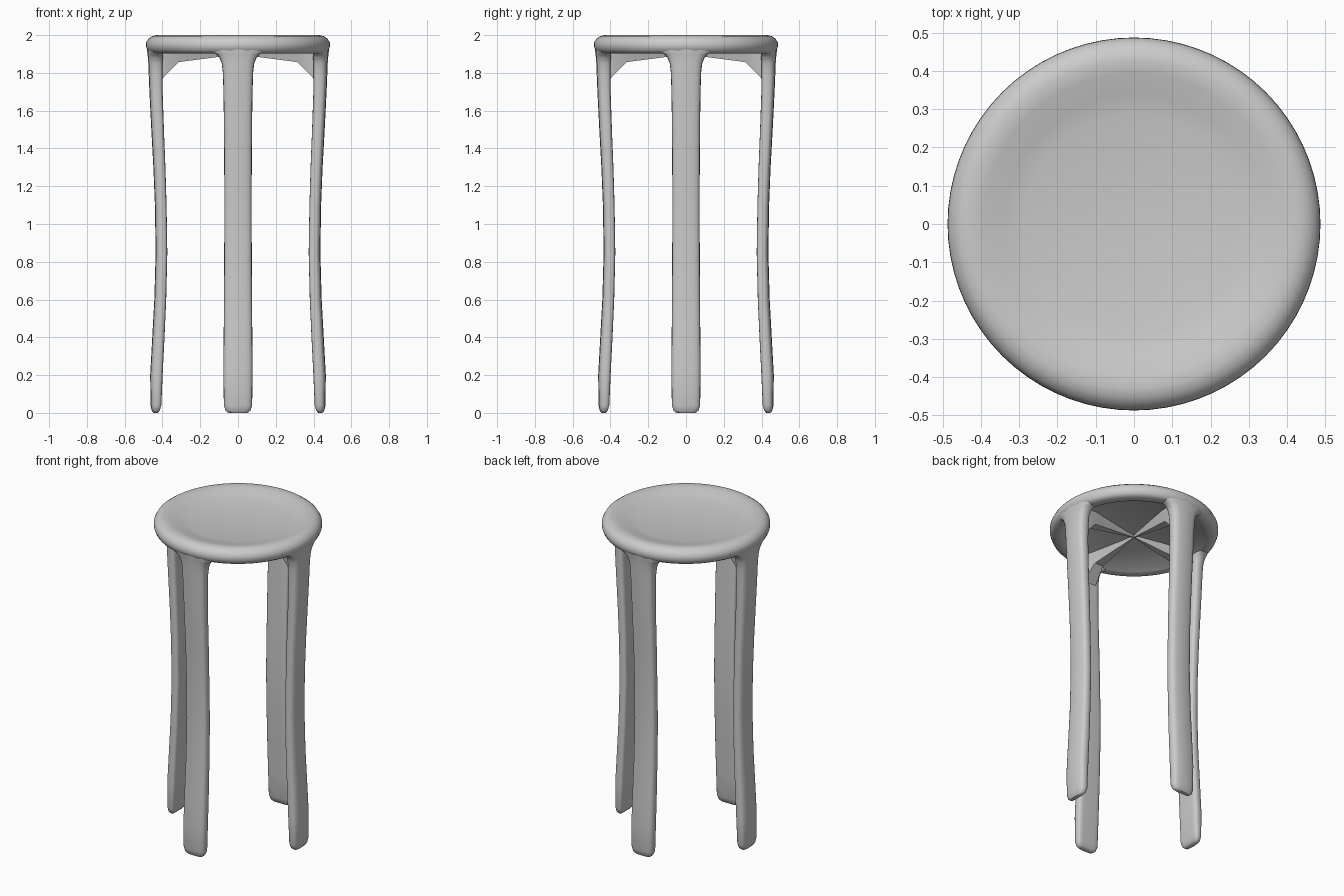
import bpy
import bmesh
from math import sin, cos, pi, radians, copysign

cube = bpy.data.objects.get("Cube")
if cube:
    bpy.data.objects.remove(cube)

grey = bpy.data.materials.new("plain grey")
grey.use_nodes = True
colour = (0.6, 0.6, 0.6, 1)
grey.diffuse_color = colour
grey.node_tree.nodes["Principled BSDF"].inputs["Base Color"].default_value = colour


def finish(bm, name, turn=0, smooth=40):
    bmesh.ops.remove_doubles(bm, verts=bm.verts, dist=0.0005)
    bmesh.ops.recalc_face_normals(bm, faces=bm.faces)
    mesh = bpy.data.meshes.new(name)
    bm.to_mesh(mesh)
    bm.free()
    mesh.materials.append(grey)
    obj = bpy.data.objects.new(name, mesh)
    bpy.context.collection.objects.link(obj)
    obj.rotation_euler.z = turn
    bpy.ops.object.select_all(action="DESELECT")
    obj.select_set(True)
    bpy.context.view_layer.objects.active = obj
    bpy.ops.object.shade_smooth_by_angle(angle=radians(smooth))
    return obj


def loft(bm, rings):
    """Skin a list of closed rings and cap both ends."""
    loops = [[bm.verts.new(p) for p in ring] for ring in rings]
    n = len(loops[0])
    for a, b in zip(loops, loops[1:]):
        for i in range(n):
            j = (i + 1) % n
            bm.faces.new((a[i], a[j], b[j], b[i]))
    bm.faces.new(loops[0])
    bm.faces.new(loops[-1])


# Round seat: dished top, rounded rim, shallow recess below
seat_profile = [
    (0, 1.966), (0.285, 1.968), (0.34, 1.98), (0.395, 1.995), (0.43, 2.0),
    (0.455, 1.994), (0.475, 1.98), (0.486, 1.96), (0.487, 1.94),
    (0.479, 1.918), (0.465, 1.907), (0.44, 1.903), (0.41, 1.906),
    (0.395, 1.918), (0, 1.91)]
bm = bmesh.new()
verts = [bm.verts.new((r, 0, z)) for r, z in seat_profile]
edges = [bm.edges.new(pair) for pair in zip(verts, verts[1:])]
bmesh.ops.spin(bm, geom=verts + edges, cent=(0, 0, 0), axis=(0, 0, 1),
               angle=2 * pi, steps=72)
finish(bm, "seat")

# Leg stations: height, inner reach, outer reach, half width
leg_stations = [
    (0.0, 0.425, 0.448, 0.05), (0.012, 0.415, 0.457, 0.066),
    (0.04, 0.407, 0.463, 0.075), (0.2, 0.4, 0.465, 0.077),
    (0.4, 0.39, 0.454, 0.076), (0.6, 0.381, 0.443, 0.074),
    (0.85, 0.375, 0.436, 0.073), (1.1, 0.379, 0.44, 0.072),
    (1.3, 0.385, 0.448, 0.073), (1.5, 0.393, 0.459, 0.074),
    (1.7, 0.4, 0.469, 0.077), (1.8, 0.4, 0.473, 0.08),
    (1.85, 0.4, 0.475, 0.086), (1.88, 0.4, 0.477, 0.098),
    (1.898, 0.4, 0.479, 0.115), (1.91, 0.402, 0.481, 0.14),
    (1.93, 0.41, 0.482, 0.15)]


def leg_ring(z, inner, outer, half):
    ring = []
    for k in range(20):
        a = 2 * pi * k / 20
        c, s = cos(a), sin(a)
        y = half * copysign(abs(s) ** 0.5, s)
        x = (inner + outer) / 2 + (outer - inner) / 2 * copysign(abs(c) ** 0.6, c)
        ring.append((x - y * y / 0.95, y, z))  # bowed to follow the seat edge
    return ring


# Rib stations under the seat: reach, lower height, lower and upper half width
rib_stations = [(0.425, 1.74, 0.05, 0.06), (0.395, 1.775, 0.045, 0.062),
                (0.315, 1.857, 0.03, 0.06), (0.0, 1.898, 0.003, 0.006)]

for i, side in enumerate(("left", "back", "right", "front")):
    turn = i * pi / 2
    bm = bmesh.new()
    loft(bm, [leg_ring(*station) for station in leg_stations])
    finish(bm, side + "_leg", turn, 50)

    bm = bmesh.new()
    loft(bm, [[(x, -low, z), (x, low, z), (x, high, 1.925), (x, -high, 1.925)]
              for x, z, low, high in rib_stations])
    finish(bm, side + "_rib", turn, 15)
